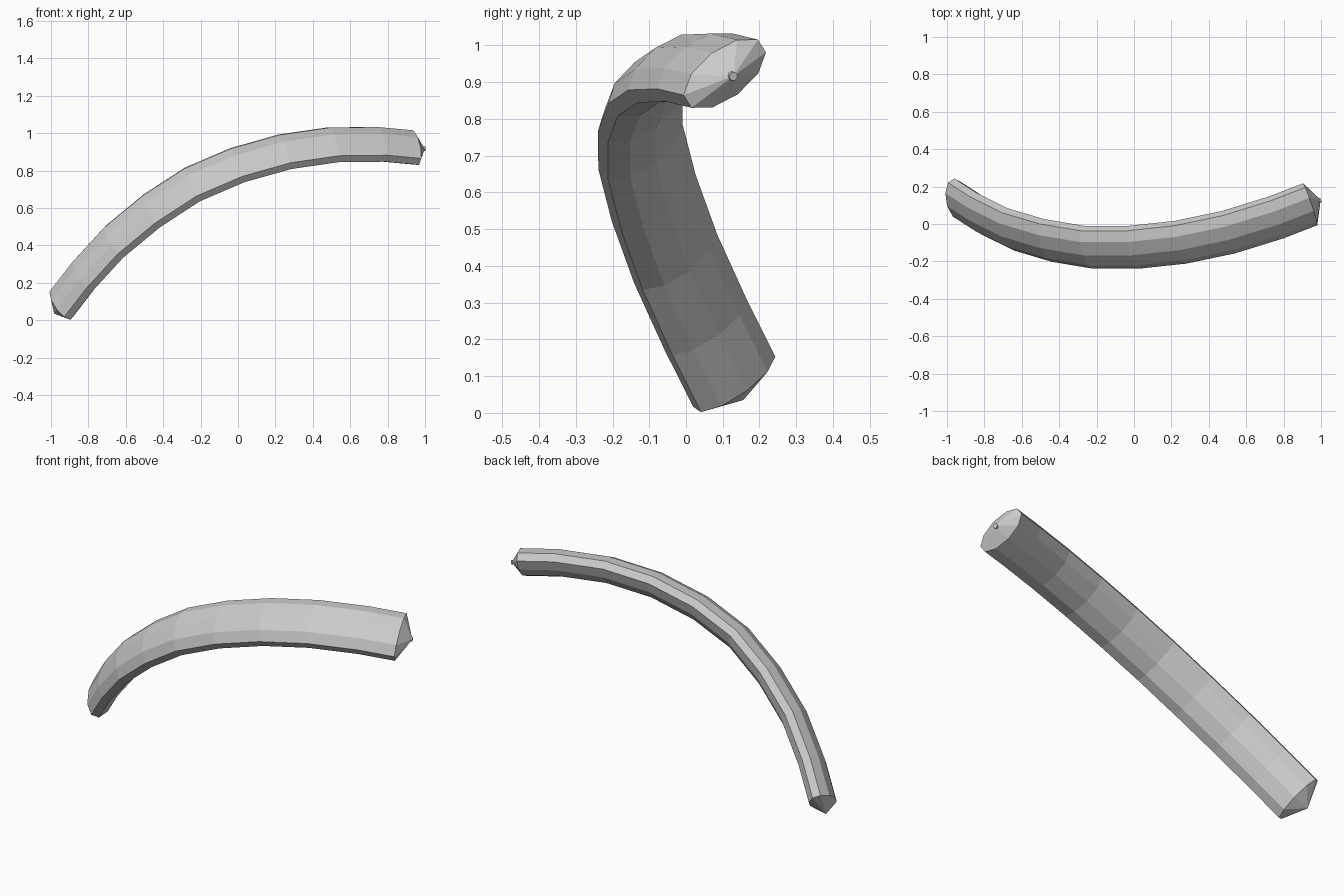
import bpy, bmesh, math
from mathutils import Vector

if "Cube" in bpy.data.objects:
    bpy.data.objects.remove(bpy.data.objects["Cube"])

SIDES, WIDE, THIN = 10, 0.137, 0.069
NORMAL = Vector((-0.247, 0.777, 0.58)).normalized()  # the arc lies in a tilted plane


def on_plane(x, z):
    return Vector((x, 0.495 + 0.318 * x - 0.7465 * z, z))


# Centre line of the bent bar, seen from the front
path = [on_plane(x, z) for x, z in [
    (-0.945, 0.085), (-0.825, 0.24), (-0.66, 0.42), (-0.46, 0.585),
    (-0.245, 0.725), (-0.005, 0.828), (0.25, 0.90), (0.505, 0.937),
    (0.76, 0.94), (0.942, 0.923)]]
tips = [on_plane(-0.983, 0.035), on_plane(0.998, 0.916)]


def add_object(name, bm):
    bmesh.ops.recalc_face_normals(bm, faces=bm.faces)
    mesh = bpy.data.meshes.new(name)
    bm.to_mesh(mesh)
    bm.free()
    ob = bpy.data.objects.new(name, mesh)
    bpy.context.collection.objects.link(ob)
    return ob


# Curved bar: oval rings swept along the path, closed by shallow cones
bm = bmesh.new()
rings = []
for i, c in enumerate(path):
    tangent = (path[min(i + 1, len(path) - 1)] - path[max(i - 1, 0)]).normalized()
    side = tangent.cross(NORMAL).normalized()
    ring = []
    for k in range(SIDES):
        a = 2 * math.pi * (k + 0.5) / SIDES
        ring.append(bm.verts.new(c + NORMAL * WIDE * math.cos(a) + side * THIN * math.sin(a)))
    rings.append(ring)
for r0, r1 in zip(rings, rings[1:]):
    for k in range(SIDES):
        j = (k + 1) % SIDES
        bm.faces.new((r0[k], r0[j], r1[j], r1[k]))
for ring, tip in ((rings[0], tips[0]), (rings[-1], tips[1])):
    t = bm.verts.new(tip)
    for k in range(SIDES):
        bm.faces.new((ring[k], ring[(k + 1) % SIDES], t))
add_object("curved_bar", bm)

# Small round stud on the right tip
bm = bmesh.new()
bmesh.ops.create_cone(bm, cap_ends=True, segments=12, radius1=0.012, radius2=0.012, depth=0.012)
stud = add_object("tip_stud", bm)
stud.rotation_euler = (tips[1] - path[-1]).to_track_quat('Z', 'Y').to_euler()
stud.location = tips[1] - (tips[1] - path[-1]).normalized() * 0.005
